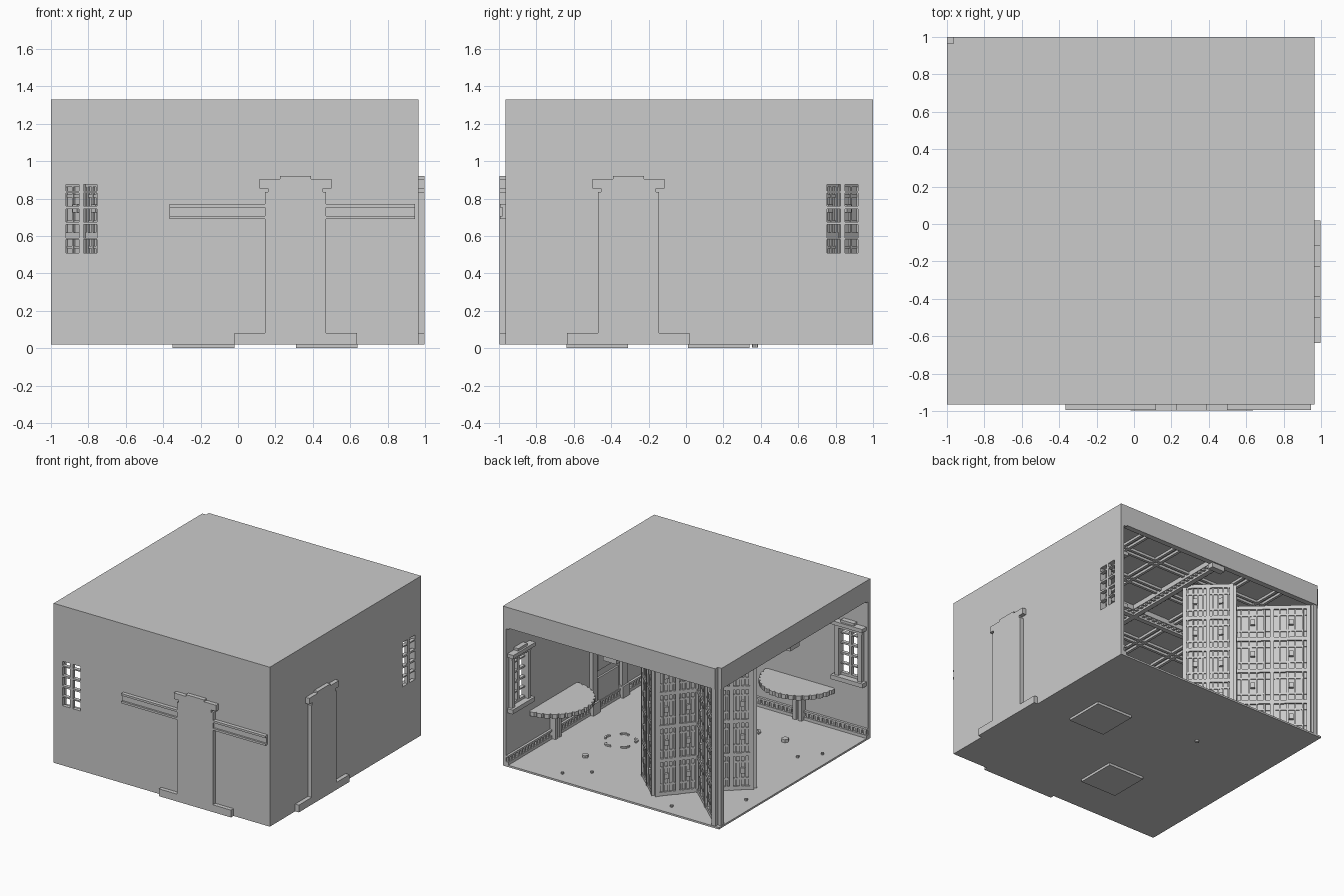
import bpy, bmesh
from math import pi, sin, cos, atan2, hypot
from mathutils import Matrix, Vector

if "Cube" in bpy.data.objects:
    bpy.data.objects.remove(bpy.data.objects["Cube"])

# reflection that swaps the front wall with the right wall (and the back side with the left)
DIAG = Matrix(((0, -1, 0, 0), (-1, 0, 0, 0), (0, 0, 1, 0), (0, 0, 0, 1)))


class Part:
    """Collects boxes and prisms into one mesh, optionally repeated across the diagonal."""

    def __init__(self):
        self.bm = bmesh.new()

    def box(self, x0, x1, y0, y1, z0, z1, mat=Matrix()):
        return self.prism([(x0, y0), (x1, y0), (x1, y1), (x0, y1)], z0, z1, mat)

    def prism(self, pts, z0, z1, mat=Matrix()):
        n = len(pts)
        lo = [self.bm.verts.new(mat @ Vector((x, y, z0))) for x, y in pts]
        hi = [self.bm.verts.new(mat @ Vector((x, y, z1))) for x, y in pts]
        self.bm.faces.new(lo[::-1])
        self.bm.faces.new(hi)
        for i in range(n):
            j = (i + 1) % n
            self.bm.faces.new((lo[i], lo[j], hi[j], hi[i]))
        return self

    def disc(self, x, y, r, z0, z1, n=8):
        return self.prism([(x + r * cos(2 * pi * i / n), y + r * sin(2 * pi * i / n)) for i in range(n)], z0, z1)

    def done(self, name, mirrored=None):
        bmesh.ops.recalc_face_normals(self.bm, faces=self.bm.faces)
        obs = []
        for nm in [name] + ([mirrored] if mirrored else []):
            if obs:
                self.bm.transform(DIAG)
                bmesh.ops.reverse_faces(self.bm, faces=self.bm.faces)
            me = bpy.data.meshes.new(nm)
            self.bm.to_mesh(me)
            ob = bpy.data.objects.new(nm, me)
            bpy.context.collection.objects.link(ob)
            obs.append(ob)
        self.bm.free()
        return obs


IN = -0.935   # inner face of the front wall
COLS = [(-0.92, -0.85), (-0.825, -0.755)]
ROWS = [(0.51, 0.58), (0.59, 0.66), (0.675, 0.745), (0.76, 0.83), (0.84, 0.875)]

# floor slab, under-floor pads and pegs
Part().box(-1, 0.965, -0.965, 1, 0.02, 0.035).done("floor")
p = Part()
for x, y in ((0.475, 0.175), (-0.185, -0.475)):
    p.box(x - 0.165, x + 0.165, y - 0.165, y + 0.165, 0, 0.02)
p.disc(-0.31, 0.37, 0.016, 0.005, 0.02).done("underfloor_pads")
p = Part()
for x, y in ((0.5, 0.89), (0.33, 0.75), (-0.5, 0.9), (-0.89, 0.49), (-0.89, -0.5), (-0.77, -0.35)):
    p.disc(x, y, 0.012, 0.035, 0.05)
p.disc(0.53, 0.55, 0.025, 0.035, 0.055, 6).disc(-0.53, -0.53, 0.03, 0.035, 0.06, 6).done("floor_pegs")

# small curved strips lying on the floor above each pad
p = Part()
for cx, cy in ((0.475, 0.175), (-0.185, -0.475)):
    for k in range(5):
        a = 2 * pi * k / 5
        mx, my = cx + 0.09 * cos(a), cy + 0.09 * sin(a)
        arc = [a + t * 0.5 for t in range(-2, 3)]
        p.prism([(mx + 0.045 * cos(t), my + 0.045 * sin(t)) for t in arc] +
                [(mx + 0.03 * cos(t), my + 0.03 * sin(t)) for t in arc[::-1]], 0.035, 0.047)
p.done("floor_ornaments")

# roof with notched corner, and fascia along the two open sides
Part().prism([(-1, -0.965), (0.965, -0.965), (0.965, 1), (-0.965, 1), (-0.965, 0.965), (-1, 0.965)],
             1.21, 1.33).done("roof")
Part().box(-0.965, 0.965, 0.955, 1, 1.16, 1.22).box(-0.06, 0.06, 0.94, 0.99, 1.12, 1.16).done("back_fascia", "left_fascia")

# walls with window panes cut through
walls = Part().box(-1, 0.965, -0.965, IN, 0.03, 1.22).done("front_wall", "right_wall")
c = Part()
for x0, x1 in COLS:
    for z0, z1 in ROWS:
        c.box(x0, x1, -1.05, -0.85, z0, z1)
cutters = c.done("front_window_cutter", "right_window_cutter")
for w, k in zip(walls, cutters):
    m = w.modifiers.new("panes", 'BOOLEAN')
    m.operation, m.solver, m.object = 'DIFFERENCE', 'EXACT', k
    bpy.context.view_layer.objects.active = w
    bpy.ops.object.modifier_apply(modifier=m.name)
    bpy.data.objects.remove(k)

# outside doorway relief: stepped base, shaft, cap
flip = Matrix.Rotation(pi / 2, 4, 'X')
outline = [(-0.02, 0.02), (0.635, 0.02), (0.635, 0.08), (0.47, 0.08), (0.47, 0.835), (0.455, 0.835),
           (0.455, 0.855), (0.5, 0.855), (0.5, 0.905), (0.39, 0.905), (0.39, 0.92), (0.225, 0.92),
           (0.225, 0.905), (0.115, 0.905), (0.115, 0.855), (0.16, 0.855), (0.16, 0.835), (0.145, 0.835),
           (0.145, 0.08), (-0.02, 0.08)]
Part().prism(outline, 0.96, 0.998, flip).done("front_doorway", "right_doorway")

# outside rails, front only
p = Part()
for x0, x1 in ((-0.365, 0.145), (0.47, 0.945)):
    p.box(x0, x1, -0.98, -0.96, 0.69, 0.77)
    p.box(x0, x1, -0.995, -0.96, 0.69, 0.707).box(x0, x1, -0.995, -0.96, 0.753, 0.77)
p.done("front_rails")

# inside window surround with sill and cap
p = Part()
for x in (-0.945, -0.735):
    p.box(x - 0.018, x + 0.018, IN, IN + 0.03, 0.47, 0.91)
p.box(-0.985, -0.695, IN, IN + 0.05, 0.455, 0.49).box(-0.965, -0.715, IN, IN + 0.03, 0.88, 0.91)
p.box(-0.985, -0.695, IN, IN + 0.055, 0.91, 0.94).box(-0.9, -0.78, IN, IN + 0.04, 0.94, 0.96)
p.done("front_window_frame", "right_window_frame")

# inside door surround
p = Part()
for x in (0.115, 0.5):
    p.box(x - 0.03, x + 0.03, IN, IN + 0.03, 0.035, 0.86)
    p.box(x - 0.045, x + 0.045, IN, IN + 0.045, 0.035, 0.13).box(x - 0.04, x + 0.04, IN, IN + 0.04, 0.8, 0.86)
p.box(0.05, 0.565, IN, IN + 0.05, 0.86, 0.91).box(0.22, 0.395, IN, IN + 0.04, 0.91, 0.935)
for z in (0.1, 0.36, 0.6):
    p.box(0.17, 0.445, IN, IN + 0.015, z, z + 0.2)
p.done("front_door_frame", "right_door_frame")

# baseboard and cornice with dentils
p = Part().box(-1, 0.93, IN, IN + 0.02, 0.035, 0.06).box(-1, 0.93, IN, IN + 0.02, 0.095, 0.11)
p.box(-1, 0.93, IN, IN + 0.025, 1.15, 1.175).box(-1, 0.93, IN, IN + 0.04, 1.19, 1.21)
for i in range(48):
    x = -0.99 + i * 0.04
    p.box(x, x + 0.02, IN, IN + 0.015, 0.06, 0.095)
    p.box(x, x + 0.02, IN, IN + 0.035, 1.175, 1.19)
p.done("front_mouldings", "right_mouldings")

# half-round wall table with scalloped rim on a wall pillar
p = Part()
N = 17
rim = []
for i in range(N):
    for r, t in ((0.30, i), (0.315, i + 0.2), (0.315, i + 0.8), (0.30, i + 1)):
        a = pi * t / N
        rim.append((-0.39 + r * cos(a), IN + r * sin(a)))
p.prism(rim, 0.325, 0.36)
for x in (-0.415, -0.365):
    p.box(x - 0.015, x + 0.015, IN, IN + 0.05, 0.035, 0.325)
p.box(-0.45, -0.33, IN, IN + 0.12, 0.3, 0.325)
p.done("front_wall_table", "right_wall_table")

# ceiling: toothed main beams and paired battens
p = Part().box(-0.045, 0.045, IN, 0.96, 1.17, 1.215).box(-0.02, 0.02, IN, 0.96, 1.14, 1.17)
for i in range(38):
    y = -0.92 + i * 0.049
    p.box(-0.04, 0.04, y, y + 0.024, 1.155, 1.17)
for x in (-0.66, -0.34, 0.34, 0.66):
    for d in (-0.025, 0.025):
        p.box(x + d - 0.011, x + d + 0.011, IN, 0.96, 1.19, 1.215)
p.done("long_ceiling_beams", "cross_ceiling_beams")

# corner post: one bar each side of the notch
Part().box(-0.965, -0.93, 0.965, 0.995, 0.035, 1.2).box(-0.965, -0.945, 0.945, 0.965, 0.035, 1.2) \
    .done("back_corner_post", "left_corner_post")

# folding lattice screens gathered at the corner post
p = Part()
Z0, Z1 = 0.04, 1.165
path = [(-0.94, 0.95), (-0.51, 0.56), (-0.29, 0.82), (-0.01, 0.56)]
for (ax, ay), (bx, by) in zip(path, path[1:]):
    L = hypot(bx - ax, by - ay)
    M = Matrix.Translation((ax, ay, 0)) @ Matrix.Rotation(atan2(by - ay, bx - ax), 4, 'Z')
    slab = lambda u, w, v, z0, z1: p.box(u - w / 2, u + w / 2, -v, v, z0, z1, M)
    slab(L / 2, L, 0.005, Z0, Z1)
    for u in (0.015, L / 2, L - 0.015):
        slab(u, 0.03, 0.024, Z0, Z1)
    rows = 4
    h = (Z1 - Z0 - 0.03) / rows
    for r in range(rows + 1):
        slab(L / 2, L, 0.02, Z0 + r * h, Z0 + r * h + 0.03)
    for r in range(rows):
        z = Z0 + r * h
        for f in (0.3, 0.8):
            slab(L / 2, L, 0.012, z + f * h, z + f * h + 0.014)
        for u in (L * 0.25, L * 0.75):
            slab(u, 0.035, 0.027, z + 0.5 * h, z + 0.66 * h)
    for half in (0, 1):
        for k in (1, 2, 3, 4):
            slab(L / 2 * (half + k / 5), 0.013, 0.016, Z0, Z1)
p.done("back_folding_screen", "left_folding_screen")
